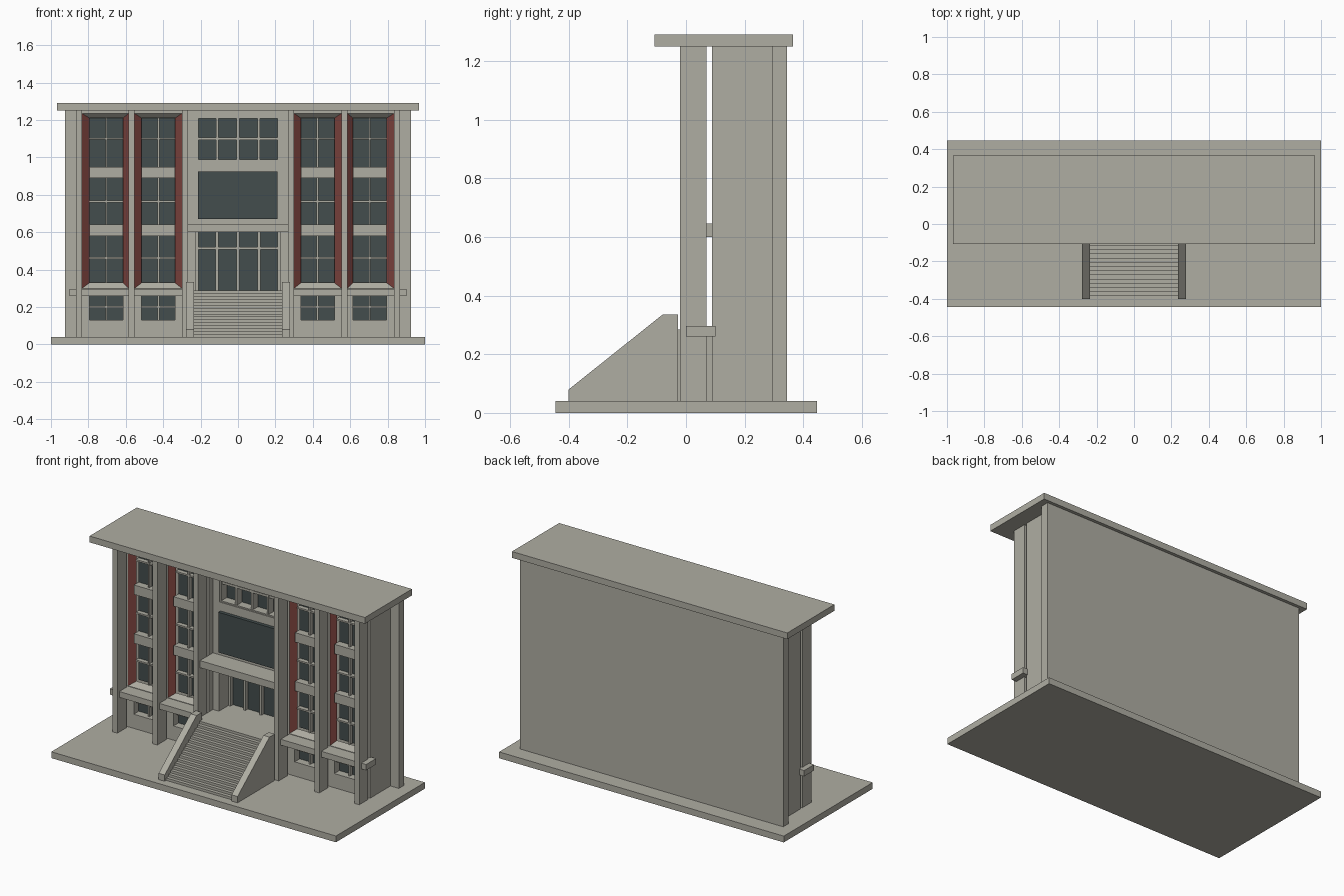
import bpy, bmesh

if "Cube" in bpy.data.objects:
    bpy.data.objects.remove(bpy.data.objects["Cube"])


def colour(name, rgb):
    m = bpy.data.materials.new(name)
    m.diffuse_color = (*rgb, 1)
    m.use_nodes = True
    m.node_tree.nodes["Principled BSDF"].inputs["Base Color"].default_value = m.diffuse_color
    return m


STONE = colour("warm grey stone", (0.43, 0.42, 0.365))
GLASS = colour("dark glass", (0.056, 0.075, 0.075))
RED = colour("brick red", (0.2, 0.055, 0.047))


def finish(name, bm, *mats):
    me = bpy.data.meshes.new(name)
    bm.to_mesh(me)
    bm.free()
    for m in mats:
        me.materials.append(m)
    ob = bpy.data.objects.new(name, me)
    bpy.context.collection.objects.link(ob)
    return ob


def add_box(bm, x0, x1, y0, y1, z0, z1):
    x0, x1 = min(x0, x1), max(x0, x1)
    vs = bmesh.ops.create_cube(bm, size=1)["verts"]
    for v in vs:
        v.co = (x1 if v.co.x > 0 else x0, y1 if v.co.y > 0 else y0,
                z1 if v.co.z > 0 else z0)


def boxes(name, dims, mat=STONE):
    bm = bmesh.new()
    for d in dims:
        add_box(bm, *d)
    return finish(name, bm, mat)


def extrude_profile(name, pts, x0, x1):
    # closed (y, z) outline pushed along x
    bm = bmesh.new()
    f = bm.faces.new([bm.verts.new((x0, y, z)) for y, z in pts])
    r = bmesh.ops.extrude_face_region(bm, geom=[f])
    for g in r["geom"]:
        if isinstance(g, bmesh.types.BMVert):
            g.co.x = x1
    bmesh.ops.recalc_face_normals(bm, faces=bm.faces)
    return finish(name, bm, STONE)


def wall_with_hole(name, x0, x1, z0, z1, hx0, hx1, hz0, hz1, y0, y1):
    x0, x1 = min(x0, x1), max(x0, x1)
    hx0, hx1 = min(hx0, hx1), max(hx0, hx1)
    boxes(name, [(x0, hx0, y0, y1, z0, z1), (hx1, x1, y0, y1, z0, z1),
                 (hx0, hx1, y0, y1, z0, hz0), (hx0, hx1, y0, y1, hz1, z1)])


def window(name, x0, x1, z0, z1, cols, rows, y, depth, bar=0.01):
    # glass pane behind a grid of bars; rows lists the heights of cross bars
    x0, x1 = min(x0, x1), max(x0, x1)
    boxes(name + "_glass", [(x0, x1, y + depth, y + depth + 0.008, z0, z1)], GLASS)
    h = bar / 2
    bars = [(x0 + (x1 - x0) * i / cols - h, x0 + (x1 - x0) * i / cols + h,
             y, y + depth, z0, z1) for i in range(1, cols)]
    bars += [(x0, x1, y + 0.001, y + depth, z - h, z + h) for z in rows]
    boxes(name + "_bars", bars)


def splay(name, outer, inner, y0, y1):
    # slanted surround: red jambs, stone head and sill
    bm = bmesh.new()

    def ring(r, y):
        a, b, c, d = r
        return [bm.verts.new(p) for p in ((a, y, c), (b, y, c), (b, y, d), (a, y, d))]
    o, i = ring(outer, y0), ring(inner, y1)
    for k in range(4):
        n = (k + 1) % 4
        f = bm.faces.new((o[k], o[n], i[n], i[k]))
        f.normal_update()
        if f.normal.y > 0:
            f.normal_flip()
        f.normal_update()
        f.material_index = 1 if abs(f.normal.x) > 0.1 else 0
    finish(name, bm, STONE, RED)


# Base, roof and rear slab
boxes("base_plinth", [(-1, 1, -0.445, 0.447, 0, 0.04)])
boxes("roof_slab", [(-0.967, 0.967, -0.108, 0.365, 1.25, 1.29)])
boxes("rear_slab", [(-0.925, 0.925, 0.293, 0.345, 0.04, 1.25)])

BAYS = [(0.30, 0.553, 0.337, 0.515), (0.585, 0.834, 0.615, 0.794)]
PIERS = [(0.267, 0.30), (0.553, 0.585), (0.834, 0.866)]
F = 0.088  # front plane of the main body

for s, side in ((-1, "left"), (1, "right")):
    # Solid body of the wing
    boxes(f"{side}_wing_core", [(s * 0.267, s * 0.866, 0.15, 0.293, 0.04, 1.25)])
    # Free-standing columns with wall piers behind
    for k, (a, b) in enumerate(PIERS):
        boxes(f"{side}_column_{k}", [(s * a, s * b, -0.02, 0.07, 0.04, 1.25)])
        boxes(f"{side}_wall_pier_{k}", [(s * a, s * b, F, 0.15, 0.04, 1.25)])
    # Belt ledge, with a stub past the outer column
    boxes(f"{side}_belt_ledge", [(s * 0.30, s * 0.9, 0.0, 0.1, 0.26, 0.297)])

    for k, (a, b, ia, ib) in enumerate(BAYS):
        n = f"{side}_bay_{k}"
        # Ground floor
        wall_with_hole(n + "_lower_wall", s * a, s * b, 0.04, 0.30,
                       s * ia, s * ib, 0.13, 0.26, F, 0.15)
        window(n + "_lower_window", s * ia, s * ib, 0.13, 0.26, 2, [0.2], 0.11, 0.028)
        # Upper floors in a splayed recess
        boxes(n + "_head", [(s * a, s * b, F, 0.15, 1.235, 1.25)])
        splay(n + "_surround", (s * a, s * b, 0.30, 1.235),
              (s * ia, s * ib, 0.33, 1.21), F, 0.115)
        for j, (z0, z1, zm) in enumerate(((0.33, 0.58, 0.462), (0.64, 0.89, 0.765),
                                          (0.95, 1.21, 1.1))):
            window(f"{n}_window_{j}", s * ia, s * ib, z0, z1, 2, [zm], 0.108, 0.03)
        boxes(n + "_spandrels", [(s * ia, s * ib, F + 0.002, 0.15, z, z + 0.06)
                                 for z in (0.58, 0.89)])

    # Entrance side walls and stair side walls
    boxes(f"{side}_entrance_wall", [(s * 0.225, s * 0.267, 0.13, 0.293, 0.04, 0.60)])
    extrude_profile(f"{side}_stair_wall",
                    [(-0.4, 0.04), (-0.4, 0.08), (-0.08, 0.335),
                     (-0.027, 0.335), (-0.027, 0.04)], s * 0.235, s * 0.277)

# Central upper wall, window and screen
wall_with_hole("centre_upper_wall", -0.267, 0.267, 0.645, 1.25,
               -0.222, 0.222, 0.98, 1.215, 0.13, 0.20)
boxes("centre_core", [(-0.267, 0.267, 0.20, 0.293, 0.645, 1.25)])
window("centre_window", -0.222, 0.222, 0.98, 1.215, 4, [1.1], 0.14, 0.05, 0.014)
wall_with_hole("centre_window_frame", -0.222, 0.222, 0.98, 1.215,
               -0.212, 0.212, 0.988, 1.207, 0.135, 0.19)
boxes("centre_screen", [(-0.214, 0.21, 0.108, 0.135, 0.67, 0.925)], GLASS)

# Entrance canopy, landing and doors
boxes("entrance_canopy", [(-0.267, 0.267, 0.0, 0.293, 0.60, 0.645)])
boxes("entrance_landing", [(-0.267, 0.267, -0.027, 0.293, 0.04, 0.285)])
boxes("entrance_back", [(-0.225, 0.225, 0.26, 0.293, 0.285, 0.60)])
window("entrance_doors", -0.225, 0.225, 0.285, 0.60, 4, [0.515], 0.225, 0.025, 0.014)
boxes("entrance_door_jambs", [(s * 0.21, s * 0.225, 0.224, 0.25, 0.285, 0.60)
                              for s in (-1, 1)])

# Stairs as one stepped outline
STEPS, Y0, Y1, Z0, Z1 = 16, -0.385, -0.027, 0.04, 0.288
outline = [(Y0, Z0)]
for i in range(STEPS):
    z = Z0 + (Z1 - Z0) * (i + 1) / STEPS
    outline += [(Y0 + (Y1 - Y0) * i / STEPS, z), (Y0 + (Y1 - Y0) * (i + 1) / STEPS, z)]
outline.append((Y1, Z0))
extrude_profile("stairs", outline, -0.235, 0.235)
